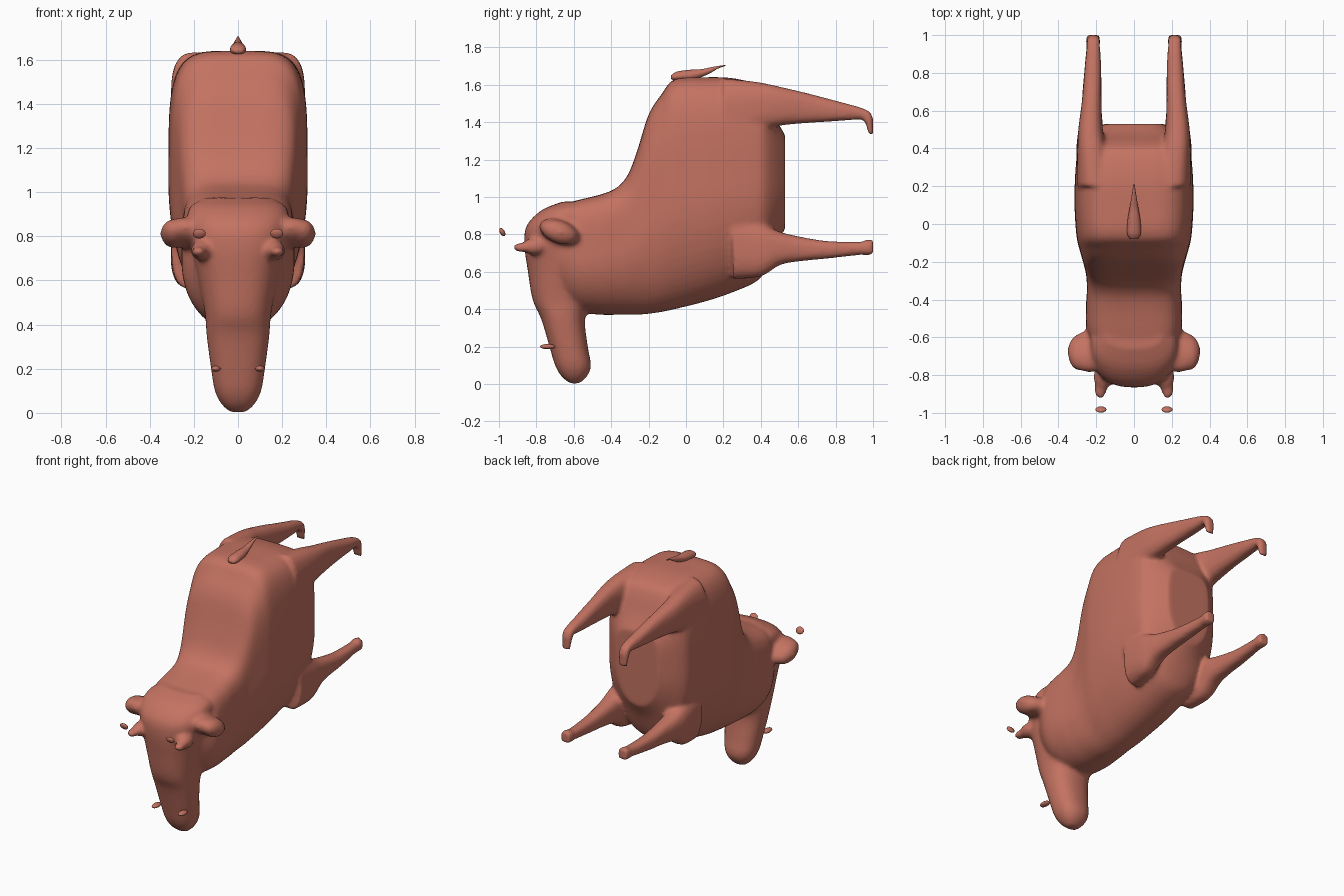
import bpy, bmesh, math
from mathutils import Vector

if "Cube" in bpy.data.objects:
    bpy.data.objects.remove(bpy.data.objects["Cube"])

mat = bpy.data.materials.new("terracotta")
mat.diffuse_color = (0.55, 0.17, 0.12, 1)
mat.use_nodes = True
mat.node_tree.nodes["Principled BSDF"].inputs["Base Color"].default_value = mat.diffuse_color


def make(name, rings):
    """Skin a list of closed rings, with capped ends."""
    bm = bmesh.new()
    rows = [[bm.verts.new(p) for p in r] for r in rings]
    n = len(rows[0])
    for a, b in zip(rows, rows[1:]):
        for i in range(n):
            bm.faces.new((a[i], a[(i + 1) % n], b[(i + 1) % n], b[i]))
    bm.faces.new(rows[0][::-1])
    bm.faces.new(rows[-1])
    bmesh.ops.recalc_face_normals(bm, faces=bm.faces)
    me = bpy.data.meshes.new(name)
    bm.to_mesh(me)
    bm.free()
    ob = bpy.data.objects.new(name, me)
    bpy.context.collection.objects.link(ob)
    me.materials.append(mat)
    me.shade_smooth()
    return ob


def refine(secs, k=4):
    """Catmull-Rom interpolation of section parameters."""
    s = [Vector(v) for v in secs]
    s = [s[0]] + s + [s[-1]]
    out = []
    for p0, p1, p2, p3 in zip(s, s[1:], s[2:], s[3:]):
        for j in range(k):
            t = j / k
            out.append(0.5 * (2 * p1 + (p2 - p0) * t + (2 * p0 - 5 * p1 + 4 * p2 - p3) * t * t
                              + (3 * p1 - p0 - 3 * p2 + p3) * t ** 3))
    return out + [s[-1]]


def loft(name, axis, secs, e_hi=2.0, e_lo=2.0, n=40):
    """Sections (position, low, high, centre x, half width) along y or z."""
    rings = []
    for pos, lo, hi, cx, w in refine(secs):
        ring = []
        for i in range(n):
            a = 2 * math.pi * i / n
            c, s = math.cos(a), math.sin(a)
            e = 2 / (e_hi if s > 0 else e_lo)
            u = cx + w * math.copysign(abs(c) ** e, c)
            v = (lo + hi) / 2 + (hi - lo) / 2 * math.copysign(abs(s) ** e, s)
            ring.append((u, pos, v) if axis == "y" else (u, v, pos))
        rings.append(ring)
    return make(name, rings)


def blob(name, loc, size, rot=0):
    bpy.ops.mesh.primitive_uv_sphere_add(segments=24, ring_count=14, location=loc, rotation=(rot, 0, 0))
    ob = bpy.context.object
    ob.name = name
    ob.scale = size
    ob.data.materials.append(mat)
    bpy.ops.object.shade_smooth()
    return ob


parts = []
# torso, from the neck crest to the belly
body = loft("animal_body", "y", [
    (-.76, .58, .92, 0, .15), (-.66, .44, .96, 0, .21), (-.57, .385, .985, 0, .25), (-.45, .37, 1.015, 0, .255),
    (-.37, .37, 1.05, 0, .25), (-.31, .37, 1.12, 0, .25), (-.26, .37, 1.25, 0, .255), (-.20, .375, 1.44, 0, .27),
    (-.13, .385, 1.55, 0, .29), (-.06, .40, 1.63, 0, .305), (.1, .44, 1.64, 0, .315),
    (.25, .49, 1.635, 0, .312), (.38, .55, 1.60, 0, .30), (.43, .62, 1.54, 0, .28),
    (.48, .74, 1.42, 0, .23), (.53, .83, 1.33, 0, .16)], 4.5, 2.1, 56)
# head and muzzle
parts.append(loft("head", "z", [
    (.003, -.62, -.57, 0, .035), (.04, -.665, -.53, 0, .075), (.1, -.70, -.508, 0, .105), (.2, -.73, -.525, 0, .122),
    (.35, -.775, -.54, 0, .142), (.45, -.82, -.5, 0, .15), (.6, -.845, -.45, 0, .18),
    (.75, -.865, -.45, 0, .21), (.85, -.85, -.45, 0, .23), (.93, -.77, -.45, 0, .22),
    (.975, -.66, -.5, 0, .15)], 2.3, 2.5))
for side in (-1, 1):
    # front leg
    parts.append(loft("front_leg", "y", [
        (.25, .56, .92, side * .21, .09), (.40, .575, .86, side * .23, .075), (.5, .635, .815, side * .228, .066),
        (.6, .655, .79, side * .226, .054), (.75, .67, .765, side * .224, .045), (.93, .69, .76, side * .217, .036),
        (.96, .688, .77, side * .217, .038), (1.0, .69, .77, side * .217, .037)], 2.6, 2.6, 28))
    # hind leg and its bent hoof
    parts.append(loft("hind_leg", "y", [
        (.2, 1.2, 1.635, side * .2, .105), (.38, 1.34, 1.615, side * .22, .08), (.5, 1.38, 1.59, side * .23, .065),
        (.65, 1.395, 1.555, side * .224, .052), (.8, 1.405, 1.515, side * .218, .045), (.93, 1.415, 1.48, side * .215, .037),
        (.985, 1.42, 1.455, side * .215, .033)], 2.6, 2.6, 28))
    parts.append(loft("hind_hoof", "z", [
        (1.335, .975, 1.0, side * .215, .03), (1.38, .965, 1.0, side * .215, .035),
        (1.42, .945, 1.0, side * .215, .037), (1.455, .93, .985, side * .215, .035)], 2.5, 2.5, 24))
    # blunt ear
    ear = blob("ear", (side * .235, -.675, .815), (.118, .115, .062), -.35)
    parts.append(ear)
    parts.append(blob("ear_tip", (side * .29, -.68, .812), (.06, .10, .06), -.35))
    # horn stub
    parts.append(blob("horn_root", (side * .165, -.81, .735), (.05, .07, .045)))
    parts.append(blob("horn_stub", (side * .178, -.875, .73), (.033, .05, .026)))
    # detached horn tip and muzzle spur
    blob("horn_tip", (side * .175, -.982, .812), (.029, .013, .024), .5)
    blob("muzzle_spur", (side * .10, -.74, .20), (.022, .04, .014))

# fuse the skin into one smooth surface
bpy.ops.object.select_all(action="DESELECT")
for p in parts + [body]:
    p.select_set(True)
bpy.context.view_layer.objects.active = body
bpy.ops.object.join()
fuse = body.modifiers.new("fuse", "REMESH")
fuse.mode = "VOXEL"
fuse.voxel_size = .0135
fuse.use_smooth_shade = True
soft = body.modifiers.new("soften", "SMOOTH")
soft.factor = .5
soft.iterations = 5

# tail lying over the rump
loft("tail", "y", [
    (-.08, 1.63, 1.65, 0, .02), (-.05, 1.62, 1.67, 0, .036), (.02, 1.62, 1.68, 0, .034), (.08, 1.64, 1.683, 0, .024),
    (.13, 1.662, 1.693, 0, .016), (.17, 1.686, 1.7, 0, .009), (.21, 1.7, 1.706, 0, .004)], 2, 2, 16)
